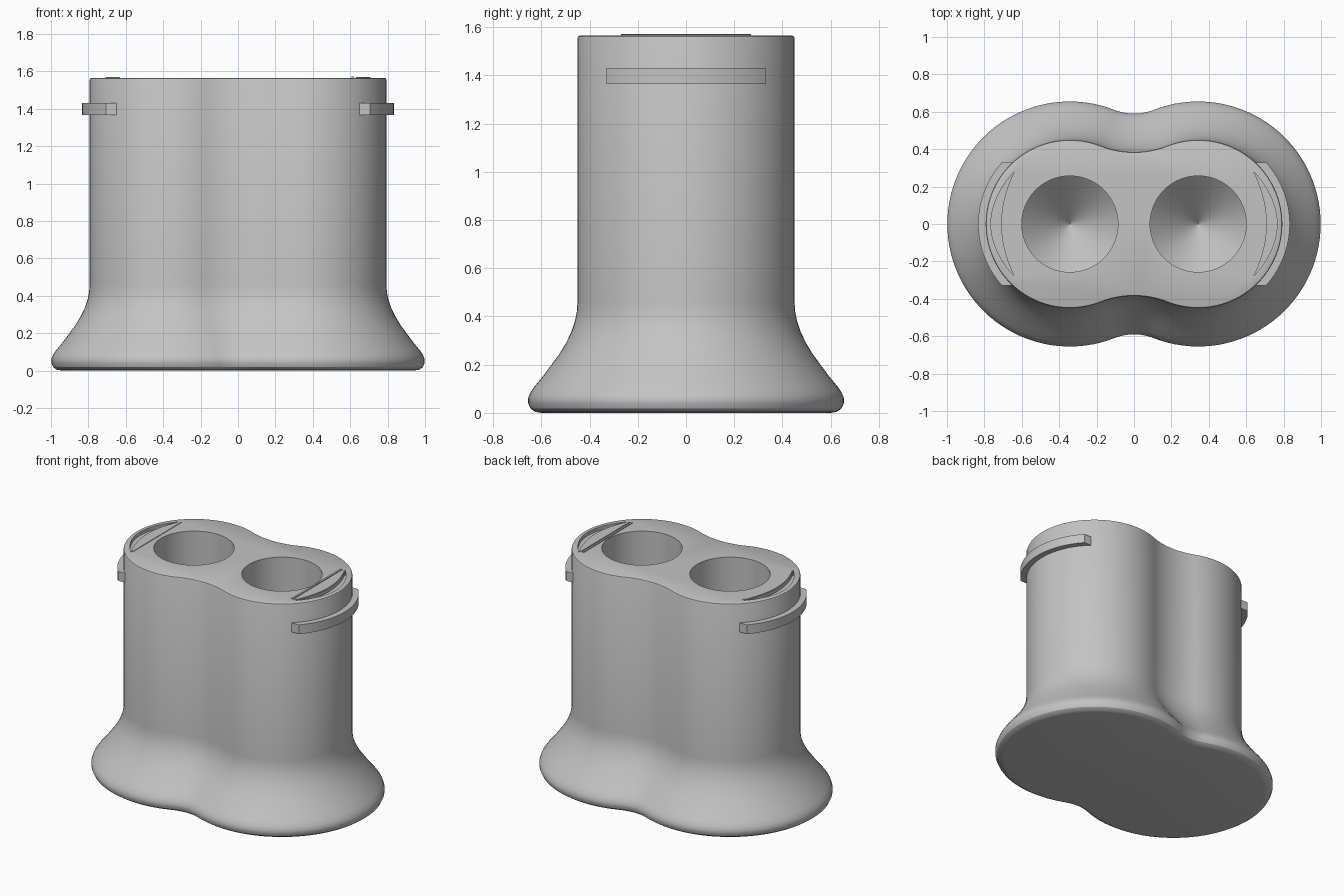
import bpy, bmesh
from math import sin, cos, asin, atan2, radians, pi

old = bpy.data.objects.get("Cube")
if old:
    bpy.data.objects.remove(old, do_unlink=True)

grey = bpy.data.materials.new("plain grey")
grey.use_nodes = True
COLOUR = (0.55, 0.55, 0.55, 1)
grey.diffuse_color = COLOUR
grey.node_tree.nodes["Principled BSDF"].inputs["Base Color"].default_value = COLOUR

TOP = 1.565     # height of the body
CX = 0.343      # centre of each round lobe
R = 0.45        # lobe radius
WAIST_Y, WAIST_R = 0.873, 0.488   # concave arc joining the lobes


def loft(name, rings):
    """Skin a stack of closed rings of 3D points and cap both ends."""
    bm = bmesh.new()
    loops = [[bm.verts.new(p) for p in ring] for ring in rings]
    n = len(loops[0])
    for a, b in zip(loops, loops[1:]):
        for i in range(n):
            j = (i + 1) % n
            bm.faces.new((a[i], a[j], b[j], b[i]))
    bm.faces.new(loops[0][::-1])
    bm.faces.new(loops[-1])
    bmesh.ops.recalc_face_normals(bm, faces=bm.faces)
    mesh = bpy.data.meshes.new(name)
    bm.to_mesh(mesh)
    bm.free()
    mesh.materials.append(grey)
    obj = bpy.data.objects.new(name, mesh)
    bpy.context.collection.objects.link(obj)
    return obj


def prism(name, outline, z0, z1):
    return loft(name, [[(x, y, z) for x, y in outline] for z in (z0, z1)])


def arc(cx, cy, r, a0, a1, n):
    return [(cx + r * cos(a0 + (a1 - a0) * i / n),
             cy + r * sin(a0 + (a1 - a0) * i / n)) for i in range(n + 1)]


def bow(x_end, half, bulge, n=24):
    """Shallow curve bulging outwards in x, from -y to +y."""
    ts = [2 * i / n - 1 for i in range(n + 1)]
    return [(x_end + bulge * (1 - t * t), half * t) for t in ts]


def double_lobe(off):
    """Peanut outline, grown outwards by off."""
    a = atan2(WAIST_Y, -CX)
    half = arc(CX, 0, R + off, -a, a, 64)
    half += arc(0, WAIST_Y, WAIST_R - off, a - pi, -a, 24)[1:-1]
    return half + [(-x, -y) for x, y in half]


def smooth(obj, angle=30):
    bpy.ops.object.select_all(action='DESELECT')
    obj.select_set(True)
    bpy.context.view_layer.objects.active = obj
    bpy.ops.object.shade_smooth_by_angle(angle=radians(angle))


def cut(obj, cutter):
    mod = obj.modifiers.new("cut", 'BOOLEAN')
    mod.operation = 'DIFFERENCE'
    mod.solver = 'EXACT'
    mod.object = cutter
    cutter.hide_render = True
    bpy.context.view_layer.objects.active = obj
    bpy.ops.object.modifier_apply(modifier=mod.name)
    bpy.data.objects.remove(cutter, do_unlink=True)


# Body: rounded foot, flared skirt, straight wall, small top bevel
profile = [(0.15, 0), (0.175, 0.004), (0.195, 0.018), (0.205, 0.04),
           (0.205, 0.06), (0.197, 0.082), (0.18, 0.108), (0.145, 0.15),
           (0.108, 0.2), (0.075, 0.245), (0.048, 0.29), (0.026, 0.335),
           (0.011, 0.38), (0.003, 0.42), (0, 0.46),
           (0, TOP - 0.01), (-0.003, TOP - 0.003), (-0.01, TOP)]
body = loft("body", [[(x, y, z) for x, y in double_lobe(off)]
                     for off, z in profile])

for side, label in ((1, "left"), (-1, "right")):
    def flip(points):
        return [(side * x, y) for x, y in points]

    # Deep round well with a conical bottom
    well = [(0.002, 0.25), (0.257, 0.5), (0.257, TOP + 0.1)]
    cut(body, loft("well_cutter",
                   [[(x, y, z) for x, y in
                     arc(side * CX, 0, r, 0, 2 * pi, 96)[:-1]]
                    for r, z in well]))

    # Crescent recess near the rim
    crescent = bow(0.64, 0.28, 0.125) + bow(0.64, 0.28, 0.07)[-2:0:-1]
    cut(body, prism("recess_cutter", flip(crescent), TOP - 0.025, TOP + 0.1))

    # Thin raised lip beside the recess
    lip = [(0.63, 0.27), (0.63, -0.27)] + bow(0.64, 0.27, 0.068)
    prism(label + "_lip", flip(lip), TOP - 0.002, TOP + 0.004)

    # Curved grip around the end of the body
    outer, inner, reach = 0.49, 0.44, 0.33
    ao, ai = asin(reach / outer), asin(reach / inner)
    ring = arc(CX, 0, outer, -ao, ao, 40) + arc(CX, 0, inner, ai, -ai, 40)
    smooth(prism(label + "_grip", flip(ring), 1.365, 1.43))

# Straight ridge on the left end only
prism("left_ridge", [(0.608, -0.27), (0.62, -0.27), (0.62, 0.27), (0.608, 0.27)],
      TOP - 0.002, TOP + 0.006)

smooth(body)
